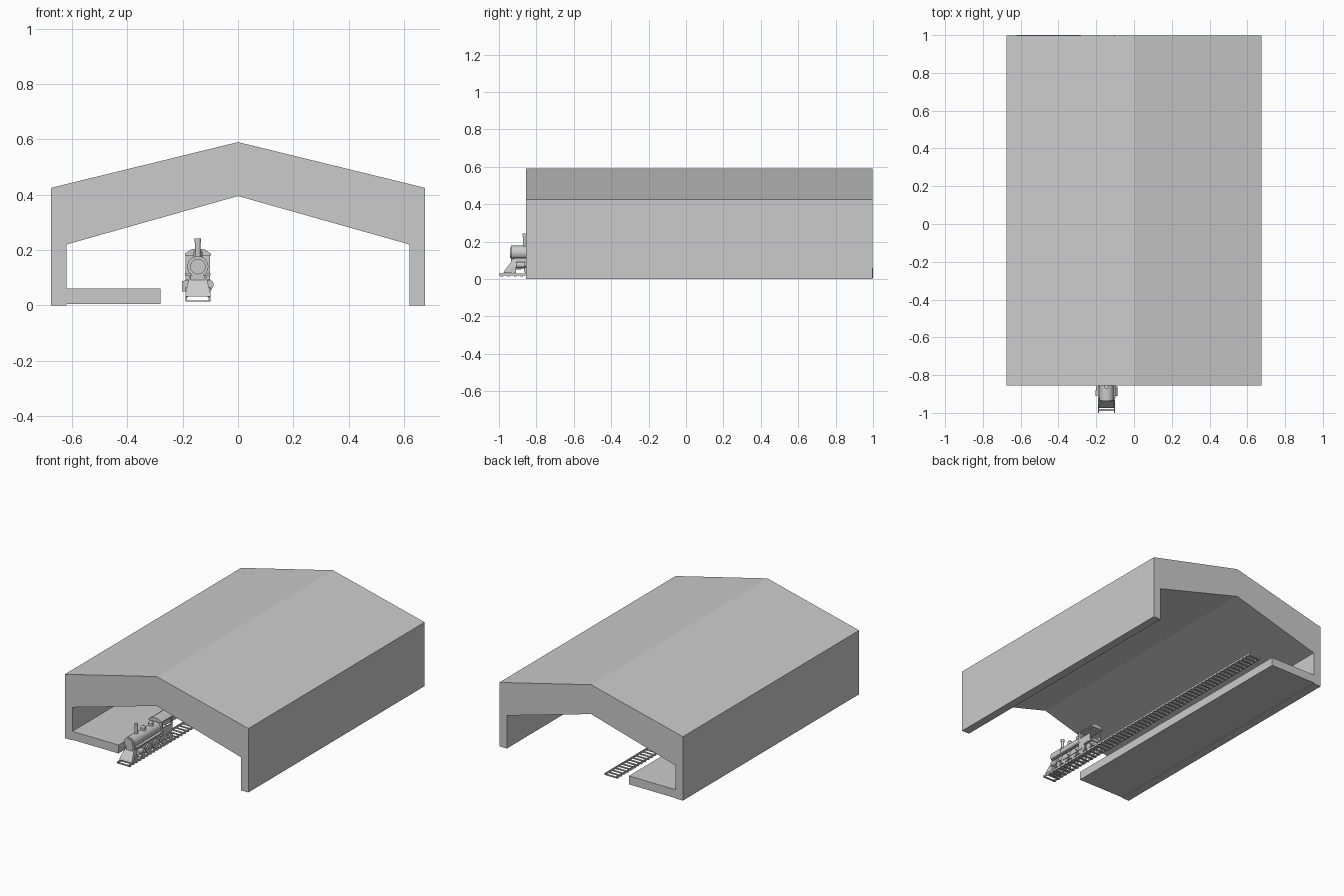
import bpy, bmesh, math
from mathutils import Vector, Matrix

if "Cube" in bpy.data.objects:
    bpy.data.objects.remove(bpy.data.objects["Cube"])

grey = bpy.data.materials.new("plain grey")
grey.diffuse_color = (0.6, 0.6, 0.6, 1)
grey.use_nodes = True
grey.node_tree.nodes["Principled BSDF"].inputs["Base Color"].default_value = grey.diffuse_color
CX = -0.145  # track centre line


def finish(name, bm, smooth=False):
    bmesh.ops.recalc_face_normals(bm, faces=bm.faces)
    me = bpy.data.meshes.new(name)
    bm.to_mesh(me)
    bm.free()
    me.materials.append(grey)
    ob = bpy.data.objects.new(name, me)
    bpy.context.collection.objects.link(ob)
    if smooth:
        bpy.ops.object.select_all(action='DESELECT')
        ob.select_set(True)
        bpy.context.view_layer.objects.active = ob
        bpy.ops.object.shade_smooth_by_angle(angle=math.radians(35))
    return ob


def add_box(bm, x0, x1, y0, y1, z0, z1):
    m = Matrix.Translation(((x0 + x1) / 2, (y0 + y1) / 2, (z0 + z1) / 2))
    bmesh.ops.create_cube(bm, size=1, matrix=m @ Matrix.Diagonal((x1 - x0, y1 - y0, z1 - z0, 1)))


def box(name, *dims):
    bm = bmesh.new()
    add_box(bm, *dims)
    return finish(name, bm)


def prism(name, profile, y0, y1):
    """Extrude an x-z profile along y."""
    bm = bmesh.new()
    f = bm.faces.new([bm.verts.new((x, y0, z)) for x, z in profile])
    r = bmesh.ops.extrude_face_region(bm, geom=[f])
    bmesh.ops.translate(bm, vec=(0, y1 - y0, 0), verts=[v for v in r["geom"] if isinstance(v, bmesh.types.BMVert)])
    return finish(name, bm)


def rod(name, a, b, r1, r2=None, n=24):
    """Cylinder or cone from a to b."""
    a, b = Vector(a), Vector(b)
    bm = bmesh.new()
    q = (b - a).to_track_quat('Z', 'Y').to_matrix().to_4x4()
    bmesh.ops.create_cone(bm, cap_ends=True, segments=n, radius1=r1, radius2=r1 if r2 is None else r2,
                          depth=(b - a).length, matrix=Matrix.Translation((a + b) / 2) @ q)
    return finish(name, bm, True)


# Shed shell: walls and pitched roof
half_out = [(0.675, 0.0), (0.675, 0.425), (0, 0.59), (-0.675, 0.425), (-0.675, 0.0)]
half_in = [(-0.62, 0.0), (-0.62, 0.22), (0, 0.395), (0.62, 0.22), (0.62, 0.0)]
prism("station_shed", half_out + half_in, -0.855, 0.997)

# Platform
box("platform", -0.622, -0.28, -0.855, 1.0, 0.004, 0.06)

# Track
for side in (-1, 1):
    x = CX + side * 0.042
    box("rail", x - 0.003, x + 0.003, -1.0, 1.0, 0.018, 0.03)
bm = bmesh.new()
for i in range(56):
    y = -0.985 + i * 0.0358
    add_box(bm, CX - 0.045, CX + 0.045, y - 0.006, y + 0.006, 0.013, 0.018)
finish("sleepers", bm)

# Boiler, smokebox and fittings
rod("boiler", (CX, -0.92, 0.14), (CX, -0.64, 0.14), 0.035)
rod("smokebox", (CX, -0.935, 0.14), (CX, -0.84, 0.14), 0.038)
rod("smokebox_door", (CX, -0.941, 0.14), (CX, -0.93, 0.14), 0.028)
rod("chimney", (CX, -0.862, 0.16), (CX, -0.862, 0.235), 0.010)
rod("chimney_cap", (CX, -0.862, 0.228), (CX, -0.862, 0.242), 0.012)
for y in (-0.79, -0.71):
    rod("dome_base", (CX, y, 0.165), (CX, y, 0.192), 0.016)
    rod("dome_top", (CX, y, 0.192), (CX, y, 0.203), 0.016, 0.007)

# Frame and running boards
box("frame", CX - 0.026, CX + 0.026, -0.935, -0.54, 0.055, 0.108)
for side in (-1, 1):
    x = CX + side * 0.036
    box("running_board", x - 0.010, x + 0.010, -0.92, -0.64, 0.108, 0.116)

# Pilot wedge and front beam
bm = bmesh.new()
front = [bm.verts.new((CX + x, y, z)) for x, y, z in
         [(-0.045, -0.975, 0.032), (0.045, -0.975, 0.032), (0.045, -0.97, 0.045), (-0.045, -0.97, 0.045),
          (0.030, -0.925, 0.105), (-0.030, -0.925, 0.105), (0.045, -0.91, 0.032), (-0.045, -0.91, 0.032),
          (0.030, -0.91, 0.105), (-0.030, -0.91, 0.105)]]
bmesh.ops.convex_hull(bm, input=front)
finish("pilot", bm)

# Cylinders, wheels and rods on both sides
for side in (-1, 1):
    x = CX + side * 0.040
    rod("steam_cylinder", (x, -0.91, 0.075), (x, -0.86, 0.075), 0.017)
    rod("piston_rod", (x, -0.87, 0.07), (x, -0.80, 0.065), 0.004, n=8)
    box("coupling_rod", x + side * 0.006 - 0.003, x + side * 0.006 + 0.003, -0.80, -0.62, 0.055, 0.063)
    for y, r in [(-0.925, 0.017), (-0.85, 0.017), (-0.79, 0.032), (-0.71, 0.032), (-0.63, 0.032), (-0.56, 0.020)]:
        rod("wheel", (x - 0.005, y, 0.03 + r), (x + 0.005, y, 0.03 + r), r, n=20)
box("side_pump", CX - 0.058, CX - 0.04, -0.91, -0.88, 0.05, 0.088)

# Cab: floor, half-height panels, posts, front wall and arched roof
box("cab_floor", CX - 0.043, CX + 0.043, -0.655, -0.535, 0.085, 0.095)
box("cab_front", CX - 0.043, CX + 0.043, -0.655, -0.648, 0.09, 0.182)
for side in (-1, 1):
    x = CX + side * 0.041
    box("cab_side", x - 0.003, x + 0.003, -0.655, -0.545, 0.09, 0.138)
    for y in (-0.649, -0.551):
        box("cab_post", x - 0.003, x + 0.003, y - 0.006, y + 0.006, 0.135, 0.184)
prism("cab_roof", [(CX + x, z) for x, z in
      [(-0.047, 0.180), (-0.047, 0.187), (-0.025, 0.202), (0, 0.206), (0.025, 0.202), (0.047, 0.187), (0.047, 0.180)]],
      -0.665, -0.53)
